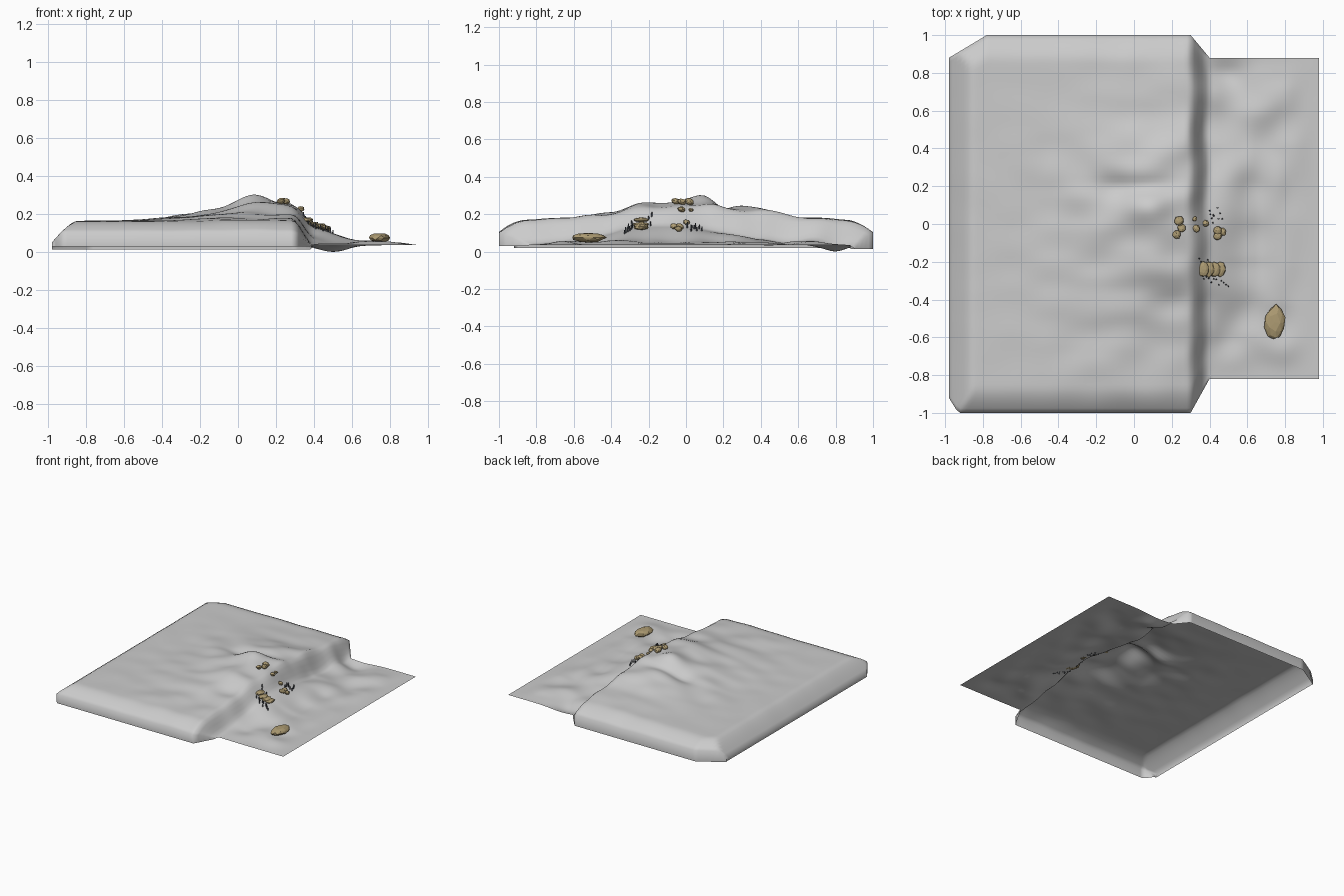
import bpy, bmesh, math, random
from mathutils import Vector, Matrix, noise

if "Cube" in bpy.data.objects:
    bpy.data.objects.remove(bpy.data.objects["Cube"])

random.seed(4)


def sstep(a, b, v):
    t = min(1, max(0, (v - a) / (b - a)))
    return t * t * (3 - 2 * t)


def lerp(a, b, t):
    return a + (b - a) * min(1, max(0, t))


def gauss(x, y, cx, cy, sx, sy):
    return math.exp(-((x - cx) / sx) ** 2 - ((y - cy) / sy) ** 2)


# Outline: the plateau is wider than the low ground
def y_limits(x):
    if x < 0.3:
        return lerp(-0.92, -1, (x + 0.98) / 0.05), lerp(0.88, 1, (x + 0.98) / 0.2)
    return lerp(-1, -0.82, (x - 0.3) / 0.1), lerp(1, 0.88, (x - 0.3) / 0.1)


# Ground height: rolling plateau, cliff, rubble slope and low plain
def height(x, y):
    lo, hi = y_limits(x)
    rough = gauss(x, y, 0.1, 0, 0.6, 0.75)
    n = noise.noise(Vector((x * 4.5, y * 6, 3.1)))
    top = 0.162 + 0.1 * gauss(x, y, 0.15, 0.02, 0.43, 0.52) + 0.035 * n * rough
    top += 0.03 * gauss(x, y, 0.1, 0.09, 0.1, 0.08)
    top -= 0.025 * gauss(x, y, 0.02, 0.2, 0.25, 0.05)
    top -= 0.02 * gauss(x, y, -0.2, -0.22, 0.12, 0.07)
    side = max(0, 1 - min(y - lo, hi - y) / 0.14)
    end = max(0, 1 - (x + 0.98) / 0.13)
    top -= max(0.062 * side ** 1.8, 0.112 * end ** 1.4)
    flat = sstep(0.98, 0.75, x) * sstep(-0.82, -0.6, y) * sstep(0.88, 0.7, y)
    low = 0.036 + flat * (0.012 + 0.03 * noise.noise(Vector((x * 5, y * 5, 8))))
    low += 0.125 * max(0, 1 - (x - 0.33) / 0.33) ** 1.3 * gauss(0, y, 0, -0.1, 1, 0.38) if x > 0.33 else 0.125 * gauss(0, y, 0, -0.1, 1, 0.38)
    low -= 0.035 * gauss(x, y, 0.5, 0.8, 0.13, 0.08)
    wob = 0.015 * noise.noise(Vector((1, y * 5, 2)))
    return lerp(top, low, sstep(0.285, 0.4, x + wob))


# Terrain sheet with a hanging rim around the plateau
def add_terrain():
    bm = bmesh.new()
    xs = [-0.98 + 1.96 * i / 98 for i in range(99)]
    ny = 80
    cols = []
    for x in xs:
        lo, hi = y_limits(x)
        pts = [(x, lerp(lo, hi, j / ny)) for j in range(ny + 1)]
        col = [bm.verts.new((px, py, height(px, py))) for px, py in pts]
        if x < 0.4:
            a = bm.verts.new((x, lo, min(col[0].co.z, 0.03)))
            b = bm.verts.new((x, hi, min(col[-1].co.z, 0.014)))
            col = [a] + col + [b]
        else:
            col = [col[0]] + col + [col[-1]]
        cols.append(col)
    rim = [bm.verts.new((-0.98, v.co.y, 0.02)) for v in cols[0]]
    cols.insert(0, rim)
    for c, d in zip(cols, cols[1:]):
        for j in range(len(c) - 1):
            vs = []
            for v in (c[j], d[j], d[j + 1], c[j + 1]):
                if v not in vs:
                    vs.append(v)
            if len(vs) > 2:
                bm.faces.new(vs)
    for f in bm.faces:
        f.smooth = True
    me = bpy.data.meshes.new("terrain")
    bm.to_mesh(me)
    bm.free()
    bpy.context.collection.objects.link(bpy.data.objects.new("terrain", me))


def material(name, col):
    m = bpy.data.materials.new(name)
    m.diffuse_color = col
    m.use_nodes = True
    m.node_tree.nodes["Principled BSDF"].inputs["Base Color"].default_value = m.diffuse_color
    return m


tan = material("tan_stone", (0.42, 0.33, 0.17, 1))
dark = material("dark_post", (0.09, 0.1, 0.12, 1))


# Faceted stone: a jittered low-poly ball
def stone(name, loc, size, turn=0, tilt=0):
    bm = bmesh.new()
    bmesh.ops.create_icosphere(bm, subdivisions=2, radius=1)
    for v in bm.verts:
        v.co *= random.uniform(0.88, 1.05)
        v.co = Vector([c * s / 2 for c, s in zip(v.co, size)])
    bm.transform(Matrix.Translation(loc) @ Matrix.Rotation(turn, 4, 'Z') @ Matrix.Rotation(tilt, 4, 'Y'))
    me = bpy.data.meshes.new(name)
    bm.to_mesh(me)
    bm.free()
    me.materials.append(tan)
    bpy.context.collection.objects.link(bpy.data.objects.new(name, me))


# Small upright spikes beside the steps and the rubble
def spikes(name, spots):
    bm = bmesh.new()
    for x, y in spots:
        h = random.uniform(0.02, 0.035)
        bmesh.ops.create_cone(bm, cap_ends=True, segments=5, radius1=0.005, radius2=0.003, depth=h,
                              matrix=Matrix.Translation((x, y, height(x, y) + h / 2 - 0.005)))
    me = bpy.data.meshes.new(name)
    bm.to_mesh(me)
    bm.free()
    me.materials.append(dark)
    bpy.context.collection.objects.link(bpy.data.objects.new(name, me))


add_terrain()

# Loose stones down the slope
for i, (x, y, s) in enumerate([(0.238, 0.017, 0.05), (0.252, -0.022, 0.045), (0.226, -0.055, 0.045),
                               (0.322, 0.027, 0.025), (0.33, -0.024, 0.04), (0.38, 0.003, 0.036),
                               (0.444, -0.035, 0.045), (0.47, -0.042, 0.04), (0.443, -0.062, 0.045)]):
    stone(f"slope_stone_{i}", (x, y, height(x, y) + s * 0.3), (s * 1.1, s, s * 0.75), random.uniform(0, 3), 0.3)

# Large boulder on the plain
stone("large_boulder", (0.745, -0.52, 0.075), (0.11, 0.19, 0.052), -0.08)

# Stepping slabs
for i in range(4):
    x = 0.365 + 0.03 * i
    stone(f"step_slab_{i}", (x, -0.24, height(x, -0.24) + 0.013), (0.065, 0.085, 0.025))

# Spike groups
spikes("north_spikes", [(0.4 + 0.07 * random.random(), 0.08 - 0.07 * k / 9 + random.uniform(-0.01, 0.01))
                        for k in range(10)])
spikes("south_spikes", [(0.37 + 0.013 * k, -0.275 - 0.005 * k + random.uniform(-0.02, 0.01)) for k in range(11)]
       + [(0.345, -0.183), (0.355, -0.2), (0.39, -0.19)])
